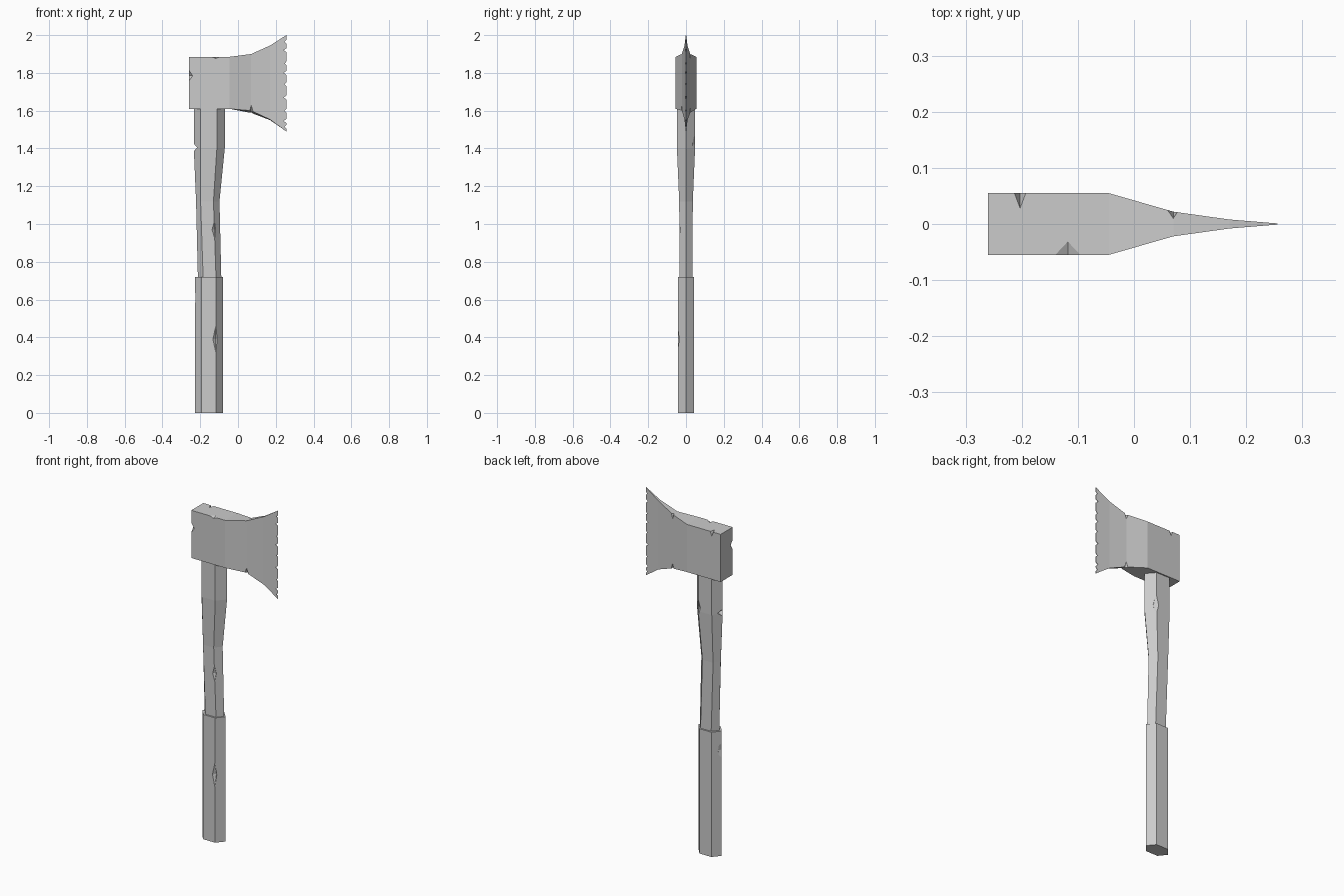
import bpy, bmesh
from mathutils import Vector

if "Cube" in bpy.data.objects:
    bpy.data.objects.remove(bpy.data.objects["Cube"])

grey = bpy.data.materials.new("plain grey")
grey.use_nodes = True
colour = (0.6, 0.6, 0.6, 1)
grey.diffuse_color = colour
grey.node_tree.nodes["Principled BSDF"].inputs["Base Color"].default_value = colour


def make_object(name, bm):
    bmesh.ops.recalc_face_normals(bm, faces=bm.faces)
    mesh = bpy.data.meshes.new(name)
    bm.to_mesh(mesh)
    bm.free()
    mesh.materials.append(grey)
    obj = bpy.data.objects.new(name, mesh)
    bpy.context.collection.objects.link(obj)
    return obj


def loft(name, rings):
    """Skin a list of equal-sized point rings and cap both ends."""
    bm = bmesh.new()
    loops = [[bm.verts.new(p) for p in ring] for ring in rings]
    n = len(loops[0])
    for a, b in zip(loops, loops[1:]):
        for i in range(n):
            j = (i + 1) % n
            bm.faces.new((a[i], a[j], b[j], b[i]))
    bm.faces.new(loops[0])
    bm.faces.new(loops[-1])
    return make_object(name, bm)


def hexagon(z, x0, x1, x2, x3, half_y):
    """Six-sided section with ridges facing -x and +x."""
    return [(x0, 0, z), (x1, -half_y, z), (x2, -half_y, z),
            (x3, 0, z), (x2, half_y, z), (x1, half_y, z)]


def chip(obj, cuts):
    """Carve diamond-shaped nicks, each given as centre and half sizes."""
    bm = bmesh.new()
    for centre, size in cuts:
        c = Vector(centre)
        tips = []
        for axis in range(3):
            for sign in (-1, 1):
                offset = Vector((0, 0, 0))
                offset[axis] = sign * size[axis]
                tips.append(bm.verts.new(c + offset))
        for x in tips[0:2]:
            for y in tips[2:4]:
                for z in tips[4:6]:
                    bm.faces.new((x, y, z))
    cutter = make_object("nick_cutter", bm)
    cutter.hide_render = True
    mod = obj.modifiers.new("nicks", "BOOLEAN")
    mod.operation = "DIFFERENCE"
    mod.solver = "EXACT"
    mod.use_self = True
    mod.object = cutter
    bpy.context.view_layer.update()
    graph = bpy.context.evaluated_depsgraph_get()
    carved = bpy.data.meshes.new_from_object(obj.evaluated_get(graph))
    obj.modifiers.clear()
    obj.data = carved
    bpy.data.objects.remove(cutter)


# Lower grip sleeve
grip = loft("grip", [hexagon(z, -0.228, -0.193, -0.116, -0.08, 0.043)
                     for z in (0, 0.72)])
chip(grip, [((-0.118, -0.05, 0.39), (0.022, 0.022, 0.1)),
            ((-0.235, 0.012, 0.61), (0.022, 0.035, 0.12))])

# Curved shaft
shaft = loft("shaft", [
    hexagon(0.70, -0.212, -0.184, -0.116, -0.088, 0.034),
    hexagon(1.12, -0.222, -0.198, -0.130, -0.098, 0.036),
    hexagon(1.40, -0.234, -0.198, -0.112, -0.070, 0.048),
    hexagon(1.65, -0.234, -0.198, -0.112, -0.070, 0.048)])
chip(shaft, [((-0.236, 0, 1.405), (0.03, 0.06, 0.022)),
             ((-0.124, -0.042, 0.97), (0.02, 0.02, 0.07)),
             ((-0.105, 0.052, 1.42), (0.025, 0.022, 0.09))])

# Head, from the square poll to the flared cutting edge
# x, half thickness, front bottom, back bottom, top
stations = [(-0.26, 0.055, 1.61, 1.61, 1.885),
            (-0.045, 0.055, 1.61, 1.61, 1.885),
            (0.07, 0.022, 1.6, 1.588, 1.9),
            (0.17, 0.008, 1.553, 1.55, 1.945),
            (0.256, 0.001, 1.49, 1.49, 2.0)]
head = loft("axe_head", [[(x, -h, front), (x, h, back), (x, h, top), (x, -h, top)]
                         for x, h, front, back, top in stations])
nicks = [((-0.203, 0.058, 1.887), (0.012, 0.032, 0.03)),
         ((-0.118, -0.058, 1.887), (0.03, 0.032, 0.012)),
         ((0.07, 0.024, 1.9), (0.01, 0.014, 0.03)),
         ((0.07, -0.022, 1.598), (0.01, 0.016, 0.03)),
         ((0.07, 0.022, 1.588), (0.01, 0.014, 0.03)),
         ((-0.262, -0.057, 1.785), (0.024, 0.024, 0.035))]
# Small nicks along the cutting edge
for i, z in enumerate((1.515, 1.545, 1.6, 1.67, 1.74, 1.8, 1.85, 1.92, 1.965)):
    nicks.append(((0.258, 0, z), (0.012 + 0.006 * (i % 2), 0.03, 0.012)))
chip(head, nicks)
